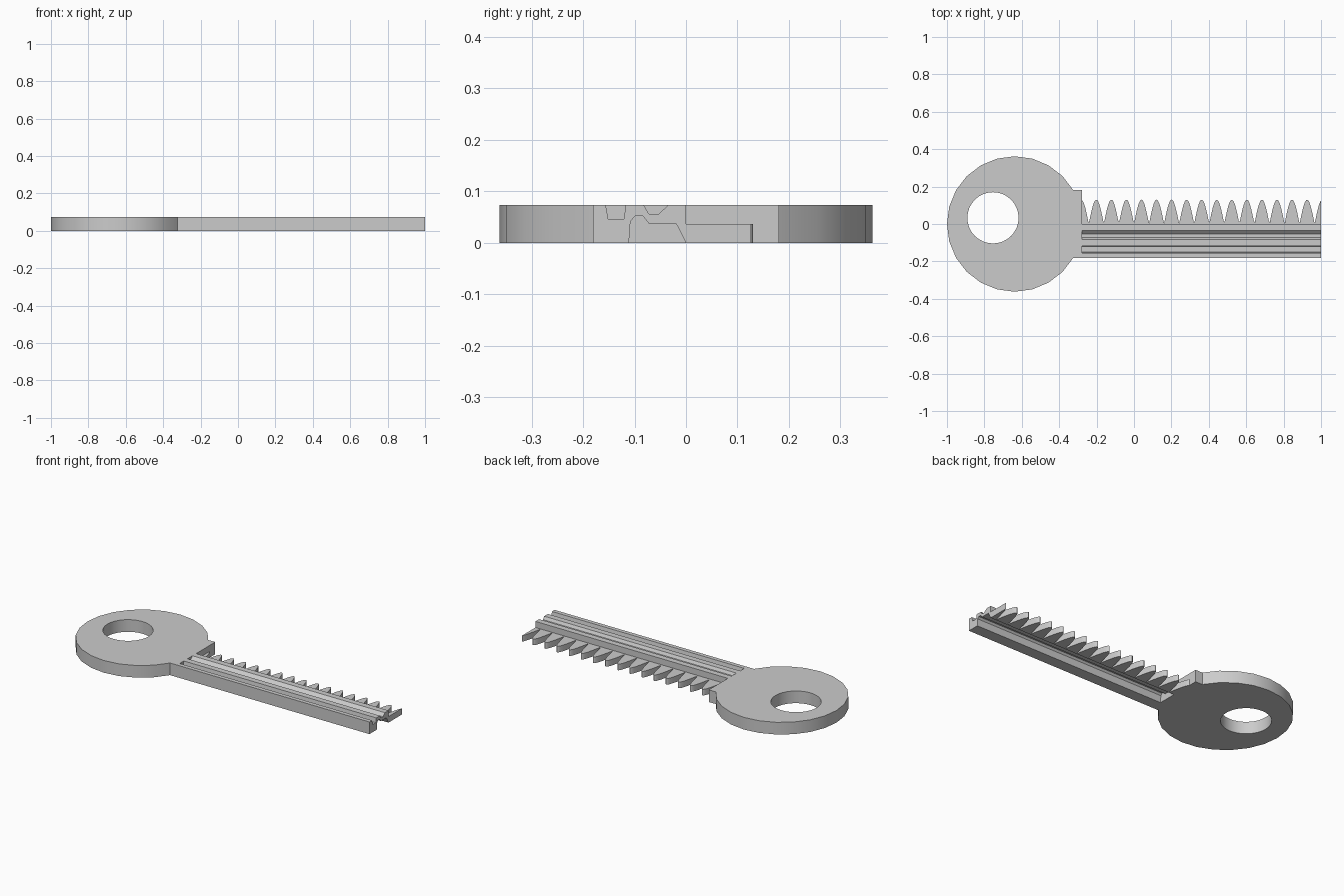
import bpy, bmesh, math
from mathutils import Matrix

cube = bpy.data.objects.get("Cube")
if cube:
    bpy.data.objects.remove(cube, do_unlink=True)

THICK = 0.073      # full key thickness
START, END = -0.278, 1.0   # blade extent along x

metal = bpy.data.materials.new("grey_metal")
metal.use_nodes = True
metal.diffuse_color = (0.6, 0.6, 0.6, 1)
metal.node_tree.nodes["Principled BSDF"].inputs["Base Color"].default_value = (0.6, 0.6, 0.6, 1)


def arc(cx, cy, r, a0, a1, steps):
    """Points along an arc, angles in degrees."""
    angles = [math.radians(a0 + (a1 - a0) * i / steps) for i in range(steps + 1)]
    return [(cx + r * math.cos(a), cy + r * math.sin(a)) for a in angles]


def extruded(name, loops, depth, matrix=Matrix.Identity(4), smooth=30):
    """Fill closed outlines (inner ones become holes) and extrude them."""
    bm = bmesh.new()
    for loop in loops:
        verts = [bm.verts.new((u, v, 0)) for u, v in loop]
        for i, vert in enumerate(verts):
            bm.edges.new((verts[i - 1], vert))
    bmesh.ops.triangle_fill(bm, edges=bm.edges[:], use_beauty=True, normal=(0, 0, 1))
    grown = bmesh.ops.extrude_face_region(bm, geom=bm.faces[:], use_keep_orig=True)
    top = [g for g in grown["geom"] if isinstance(g, bmesh.types.BMVert)]
    bmesh.ops.translate(bm, verts=top, vec=(0, 0, depth))
    bmesh.ops.recalc_face_normals(bm, faces=bm.faces[:])
    bm.transform(matrix)
    mesh = bpy.data.meshes.new(name)
    bm.to_mesh(mesh)
    bm.free()
    mesh.materials.append(metal)
    obj = bpy.data.objects.new(name, mesh)
    bpy.context.collection.objects.link(obj)
    bpy.ops.object.select_all(action='DESELECT')
    obj.select_set(True)
    bpy.context.view_layer.objects.active = obj
    bpy.ops.object.shade_smooth_by_angle(angle=math.radians(smooth))
    return obj


# Round head with its shoulder and ring hole
head = arc(-0.638, 0, 0.362, 30, 330, 20) + [(START, -0.181), (START, 0.181)]
hole = arc(-0.754, 0.033, 0.137, 0, 348.75, 31)
extruded("head", [head, hole], THICK)

# Grooved blade: cross-section in y and z, swept along x
top_side = [(-0.181, THICK), (-0.156, THICK), (-0.151, 0.046), (-0.121, 0.046),
            (-0.117, THICK), (-0.082, THICK), (-0.072, 0.056), (-0.053, 0.056),
            (-0.035, THICK), (0, THICK)]
under_side = [(0, 0), (-0.019, 0.037), (-0.072, 0.037), (-0.084, 0.052),
              (-0.099, 0.052), (-0.108, 0.041), (-0.111, 0), (-0.181, 0)]
along_x = Matrix(((0, 0, 1, START), (1, 0, 0, 0), (0, 1, 0, 0), (0, 0, 0, 1)))
extruded("blade", [top_side + under_side], END - START, along_x, smooth=15)

# Row of rounded teeth, half as thick as the blade
PITCH, PEAK, STEPS = 0.0805, 0.04, 256
edge = []
for i in range(STEPS + 1):
    x = START + (END - START) * i / STEPS
    height = 0.13 * abs(math.cos(math.pi * (x - PEAK) / PITCH))
    edge.append((x, max(height, 0.003)))
extruded("teeth", [[(END, 0), (START, 0)] + edge], THICK / 2, smooth=50)
